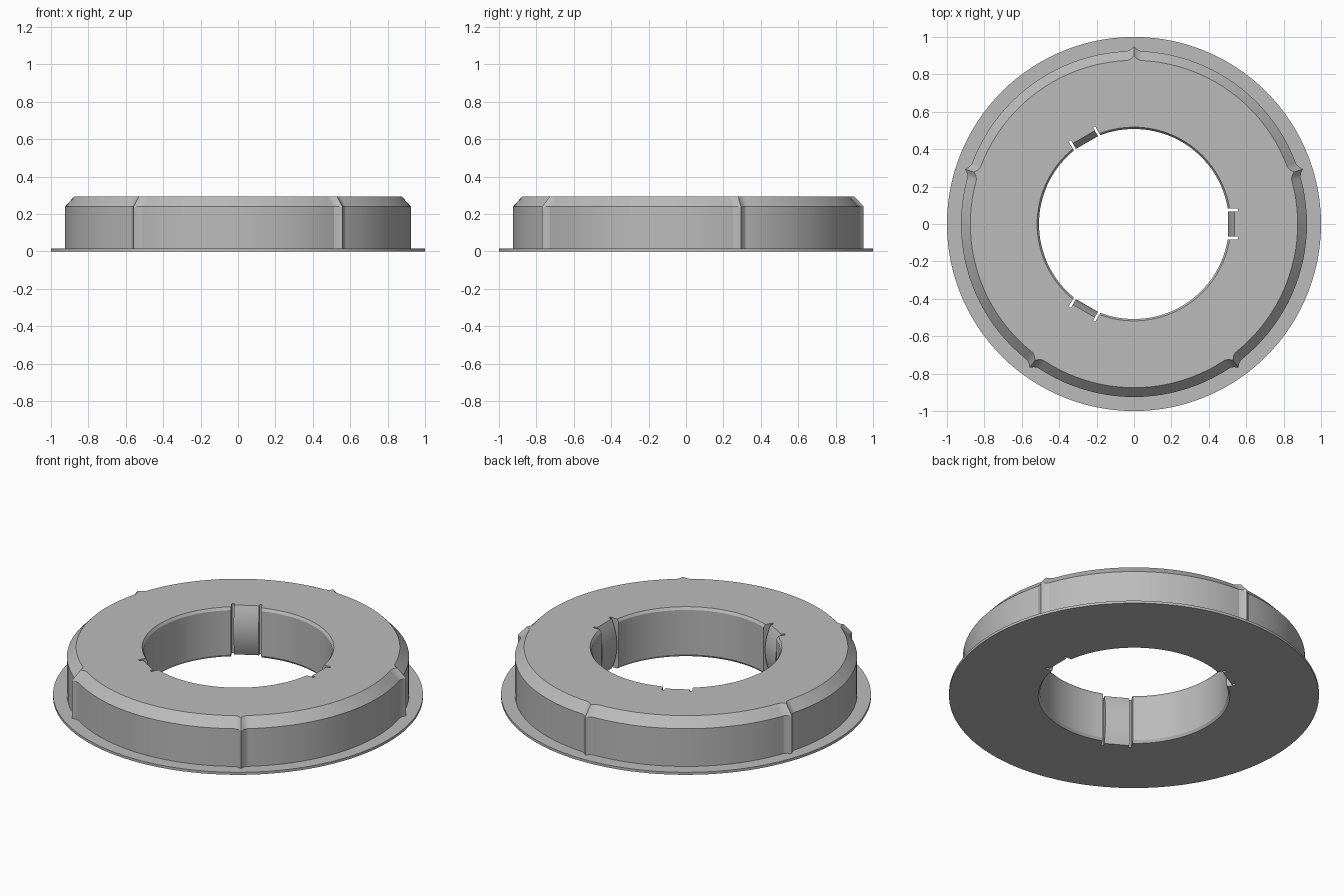
import bpy, bmesh, math
from mathutils import Matrix

if "Cube" in bpy.data.objects:
    bpy.data.objects.remove(bpy.data.objects["Cube"])

grey = bpy.data.materials.new("mid grey")
grey.diffuse_color = (0.5, 0.5, 0.5, 1)
grey.use_nodes = True
grey.node_tree.nodes["Principled BSDF"].inputs["Base Color"].default_value = grey.diffuse_color


def make_object(name, bm):
    bmesh.ops.recalc_face_normals(bm, faces=bm.faces)
    mesh = bpy.data.meshes.new(name)
    bm.to_mesh(mesh)
    bm.free()
    mesh.materials.append(grey)
    ob = bpy.data.objects.new(name, mesh)
    bpy.context.collection.objects.link(ob)
    return ob


def smooth(ob):
    bpy.ops.object.select_all(action='DESELECT')
    ob.select_set(True)
    bpy.context.view_layer.objects.active = ob
    bpy.ops.object.shade_smooth_by_angle(angle=math.radians(20))


# Ring body with flange: (radius, height, carries pointed ribs)
profile = [(1, 0, 0), (1, 0.015, 0), (0.925, 0.015, 1), (0.925, 0.24, 1),
           (0.875, 0.295, 1), (0.518, 0.295, 0), (0.508, 0.28, 0),
           (0.508, 0.015, 0), (0.518, 0, 0)]
rib_shape = {-2.2: 0, -1: 0.009, 0: 0.025, 1: 0.009, 2.2: 0}
bulge = {a: 0 for a in range(0, 360, 3)}
for k in range(5):
    for da, h in rib_shape.items():
        bulge[18 + 72 * k + da] = h

bm = bmesh.new()
columns = []
for a in sorted(bulge):
    t = math.radians(a)
    columns.append([bm.verts.new(((r + rib * bulge[a]) * math.cos(t),
                                  (r + rib * bulge[a]) * math.sin(t), z))
                    for r, z, rib in profile])
n = len(profile)
for i, col in enumerate(columns):
    nxt = columns[(i + 1) % len(columns)]
    for j in range(n):
        k = (j + 1) % n
        bm.faces.new((col[j], nxt[j], nxt[k], col[k]))
body = make_object("ring_body", bm)

# Pockets around the three inner clips
bm = bmesh.new()
for k in range(3):
    m = (Matrix.Rotation(math.radians(120 * k), 4, 'Z')
         @ Matrix.Translation((0.498, 0, 0.15))
         @ Matrix.Diagonal((0.116, 0.164, 0.5, 1)))
    bmesh.ops.create_cube(bm, size=1, matrix=m)
pockets = make_object("pocket_cutter", bm)
pockets.hide_render = True
pockets.hide_viewport = True
cut = body.modifiers.new("pockets", 'BOOLEAN')
cut.operation = 'DIFFERENCE'
cut.solver = 'EXACT'
cut.object = pockets
bpy.context.view_layer.objects.active = body
body.select_set(True)
bpy.ops.object.modifier_apply(modifier="pockets")
bpy.data.objects.remove(pockets)
smooth(body)

# Bowed clips, bulging towards the centre at mid height
steps = 12
for k in range(3):
    bm = bmesh.new()
    outline = [(0.503 + 0.034 * (2 * i / steps - 1) ** 2, 0.295 * i / steps)
               for i in range(steps + 1)]
    outline += [(0.558, 0.295), (0.558, 0)]
    face = bm.faces.new([bm.verts.new((x, -0.068, z)) for x, z in outline])
    ext = bmesh.ops.extrude_face_region(bm, geom=[face])
    bmesh.ops.translate(bm, vec=(0, 0.136, 0),
                        verts=[g for g in ext["geom"] if isinstance(g, bmesh.types.BMVert)])
    bm.transform(Matrix.Rotation(math.radians(120 * k), 4, 'Z'))
    smooth(make_object("clip_%d" % (k + 1), bm))
